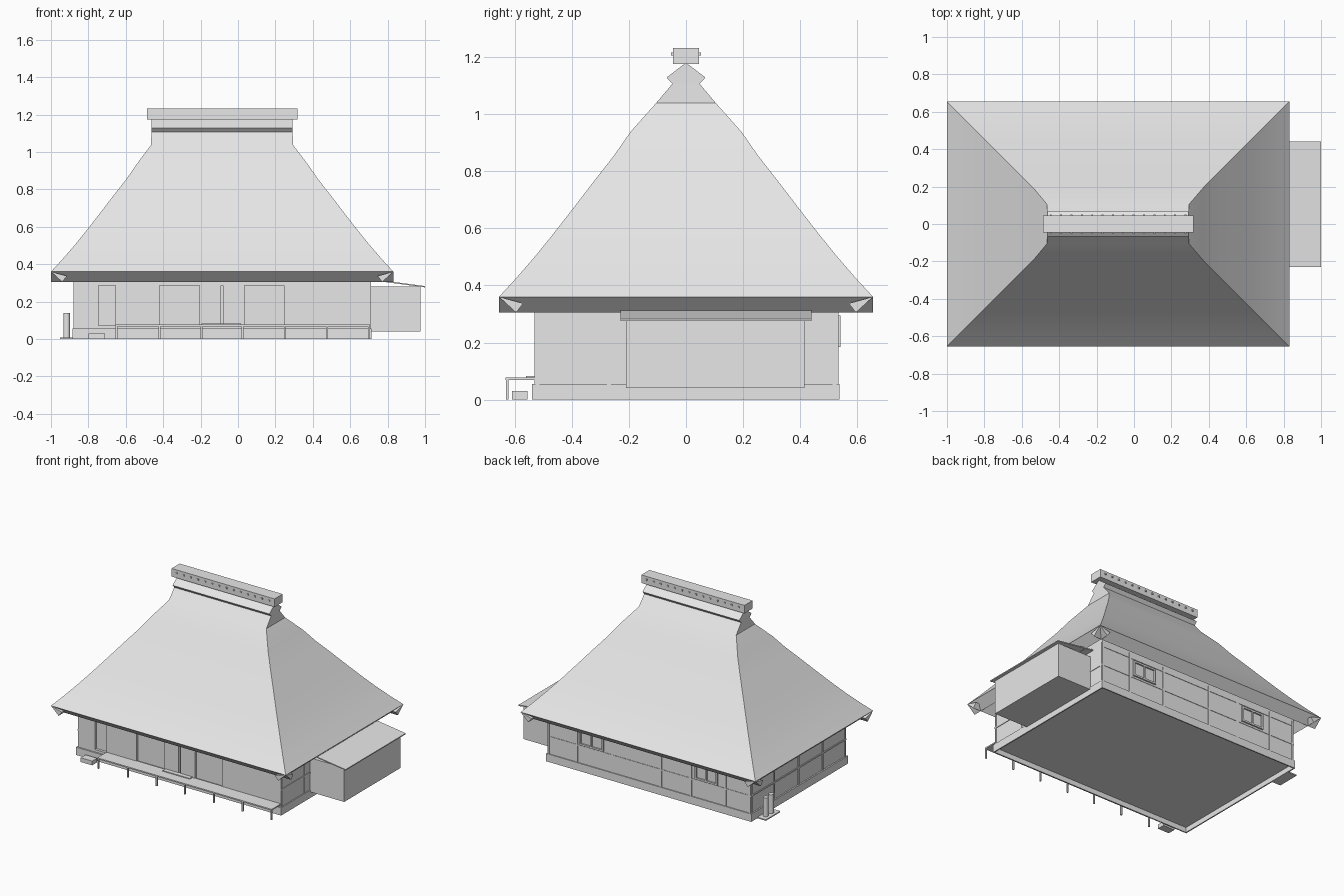
import bpy, bmesh, math

old = bpy.data.objects.get("Cube")
if old:
    bpy.data.objects.remove(old, do_unlink=True)

grey = bpy.data.materials.new("plain_grey")
grey.use_nodes = True
grey.diffuse_color = (0.8, 0.8, 0.8, 1)
grey.node_tree.nodes["Principled BSDF"].inputs["Base Color"].default_value = (0.8, 0.8, 0.8, 1)


def finish(name, bm):
    bmesh.ops.recalc_face_normals(bm, faces=bm.faces)
    mesh = bpy.data.meshes.new(name)
    bm.to_mesh(mesh)
    bm.free()
    mesh.materials.append(grey)
    ob = bpy.data.objects.new(name, mesh)
    bpy.context.collection.objects.link(ob)
    return ob


def add_box(bm, x, y, z):
    corners = [bm.verts.new((a, b, c)) for a in x for b in y for c in z]
    for f in ((0, 1, 3, 2), (4, 6, 7, 5), (0, 4, 5, 1), (2, 3, 7, 6), (0, 2, 6, 4), (1, 5, 7, 3)):
        bm.faces.new([corners[i] for i in f])


def boxes(name, specs):
    bm = bmesh.new()
    for x, y, z in specs:
        add_box(bm, x, y, z)
    return finish(name, bm)


def extrude_profile(name, points, start, end, along_y=False):
    """Extrude a closed (across, z) profile along x, or along y."""
    bm = bmesh.new()
    ends = [[bm.verts.new((p, s, z) if along_y else (s, p, z)) for p, z in points]
            for s in (start, end)]
    n = len(points)
    for e in ends:
        bm.faces.new(e)
    for i in range(n):
        j = (i + 1) % n
        bm.faces.new((ends[0][i], ends[0][j], ends[1][j], ends[1][i]))
    return finish(name, bm)


def smooth(ob, degrees):
    bpy.ops.object.select_all(action="DESELECT")
    ob.select_set(True)
    bpy.context.view_layer.objects.active = ob
    bpy.ops.object.shade_smooth_by_angle(angle=math.radians(degrees))


# Thatched hip roof: rectangular rings given by inset and height, inside first
LEFT, RIGHT, DEEP = -1.0, 0.831, 0.655
rings = [(0.14, 0.405), (0.085, 0.337), (0, 0.36), (0.06, 0.425), (0.125, 0.5), (0.19, 0.58),
         (0.26, 0.67), (0.335, 0.768), (0.404, 0.856), (0.46, 0.937)]
bounds = [(LEFT + d, RIGHT - d, DEEP - d, z) for d, z in rings]
bounds.append((-0.465, 0.294, 0.105, 1.038))
bounds.append((-0.463, 0.292, 0.047, 1.107))
bm = bmesh.new()
loops = [[bm.verts.new(p) for p in ((a, -y, z), (b, -y, z), (b, y, z), (a, y, z))]
         for a, b, y, z in bounds]
for low, high in zip(loops, loops[1:]):
    for i in range(4):
        j = (i + 1) % 4
        bm.faces.new((low[i], low[j], high[j], high[i]))
bm.faces.new(loops[0])
bm.faces.new(loops[-1])
smooth(finish("thatched_roof", bm), 15)

# Cut thatch edges under the eaves, each running the full length of its side
lip = [(0, 0.36), (0.06, 0.305), (0.085, 0.337)]
for side, edge, inward in (("front", -DEEP, 1), ("back", DEEP, -1)):
    extrude_profile(side + "_eave", [(edge + inward * d, z) for d, z in lip], LEFT, RIGHT)
for side, edge, inward in (("right", LEFT, 1), ("left", RIGHT, -1)):
    extrude_profile(side + "_eave", [(edge + inward * d, z) for d, z in lip],
                    -DEEP, DEEP, along_y=True)

# Ridge cap, ridge beam and its pegs
extrude_profile("ridge_cap", [(-0.047, 1.105), (-0.068, 1.128), (0, 1.18),
                              (0.068, 1.128), (0.047, 1.105)], -0.463, 0.292)
boxes("ridge_beam", [((-0.487, 0.317), (-0.045, 0.045), (1.175, 1.232))])
pegs = []
for i in range(14):
    px = -0.445 + i * 0.0554
    pegs.append(((px - 0.005, px + 0.005), (-0.052, 0.052), (1.205, 1.215)))
boxes("ridge_pegs", pegs)

# Walls rising into the roof, and a facade with recessed openings
boxes("house_walls", [((-0.875, 0.707), (-0.512, 0.53), (0.05, 0.395))])
openings = [(-0.745, -0.655), (-0.42, -0.205), (-0.091, -0.079), (0.035, 0.245)]
front = (-0.53, -0.51)
facade = [((-0.875, 0.707), front, (0.05, 0.072)), ((-0.875, 0.707), front, (0.285, 0.395))]
starts = [-0.875] + [b for a, b in openings]
stops = [a for a, b in openings] + [0.707]
for a, b in zip(starts, stops):
    facade.append(((a, b), front, (0.072, 0.285)))
boxes("front_facade", facade)

# Foundation, hollow underneath
bm = bmesh.new()
add_box(bm, (-0.885, 0.714), (-0.54, 0.537), (0, 0.055))
bm.normal_update()
bottom = min(bm.faces, key=lambda f: f.calc_center_median().z)
bmesh.ops.inset_region(bm, faces=[bottom], thickness=0.012)
bmesh.ops.inset_region(bm, faces=[bottom], thickness=0.0005)
for v in bottom.verts:
    v.co.z += 0.035
finish("foundation", bm)

# Timber posts and rails on the back and ends
back, ends = [], []
for x in (-0.868, -0.68, -0.41, -0.175, 0.2, 0.48, 0.7):
    back.append(((x - 0.007, x + 0.007), (0.525, 0.534), (0.055, 0.34)))
for z in (0.175, 0.31):
    back.append(((-0.875, 0.707), (0.525, 0.533), (z - 0.005, z + 0.005)))
for x0, x1 in ((-0.88, -0.87), (0.7, 0.711)):
    for y in (-0.52, -0.27, 0, 0.27, 0.52):
        ends.append(((x0, x1), (y - 0.007, y + 0.007), (0.055, 0.34)))
    ends.append(((x0, x1), (-0.53, 0.53), (0.17, 0.18)))
boxes("back_timbers", back)
boxes("end_timbers", ends)

# Back windows: frames with a centre bar
frames = []
for a, b in ((0.27, 0.455), (-0.62, -0.445)):
    mid = (a + b) / 2
    y = (0.525, 0.541)
    for x0, x1 in ((a, a + 0.012), (b - 0.012, b), (mid - 0.005, mid + 0.005)):
        frames.append(((x0, x1), y, (0.185, 0.295)))
    for z in (0.185, 0.283):
        frames.append(((a, b), y, (z, z + 0.012)))
boxes("back_windows", frames)

# Veranda with thin legs, a raised sill and a step stone
boxes("veranda_deck", [((-0.655, 0.705), (-0.632, -0.525), (0.068, 0.077)),
                       ((-0.195, 0.015), (-0.56, -0.525), (0.075, 0.083))])
boxes("veranda_legs", [((x - 0.005, x + 0.005), (-0.631, -0.621), (0, 0.07))
                       for x in (-0.65, -0.42, -0.195, 0.025, 0.25, 0.475, 0.7)])
boxes("step_stone", [((-0.8, -0.71), (-0.61, -0.555), (0, 0.03))])

# Side annex with a sloping roof
boxes("annex_body", [((0.7, 0.975), (-0.21, 0.415), (0.04, 0.28))])
annex = boxes("annex_roof", [((0.7, 1.0), (-0.23, 0.44), (0.276, 0.283))])
for v in annex.data.vertices:
    if v.co.x < 0.8:
        v.co.z += 0.04

# Two gas cylinders on a slab
boxes("cylinder_slab", [((-0.952, -0.88), (0.31, 0.47), (0, 0.008))])
for i, y in enumerate((0.36, 0.42)):
    bpy.ops.mesh.primitive_cylinder_add(vertices=24, radius=0.018, depth=0.132,
                                        location=(-0.916, y, 0.074))
    tank = bpy.context.object
    tank.name = f"gas_cylinder_{i + 1}"
    tank.data.materials.append(grey)
    smooth(tank, 30)
